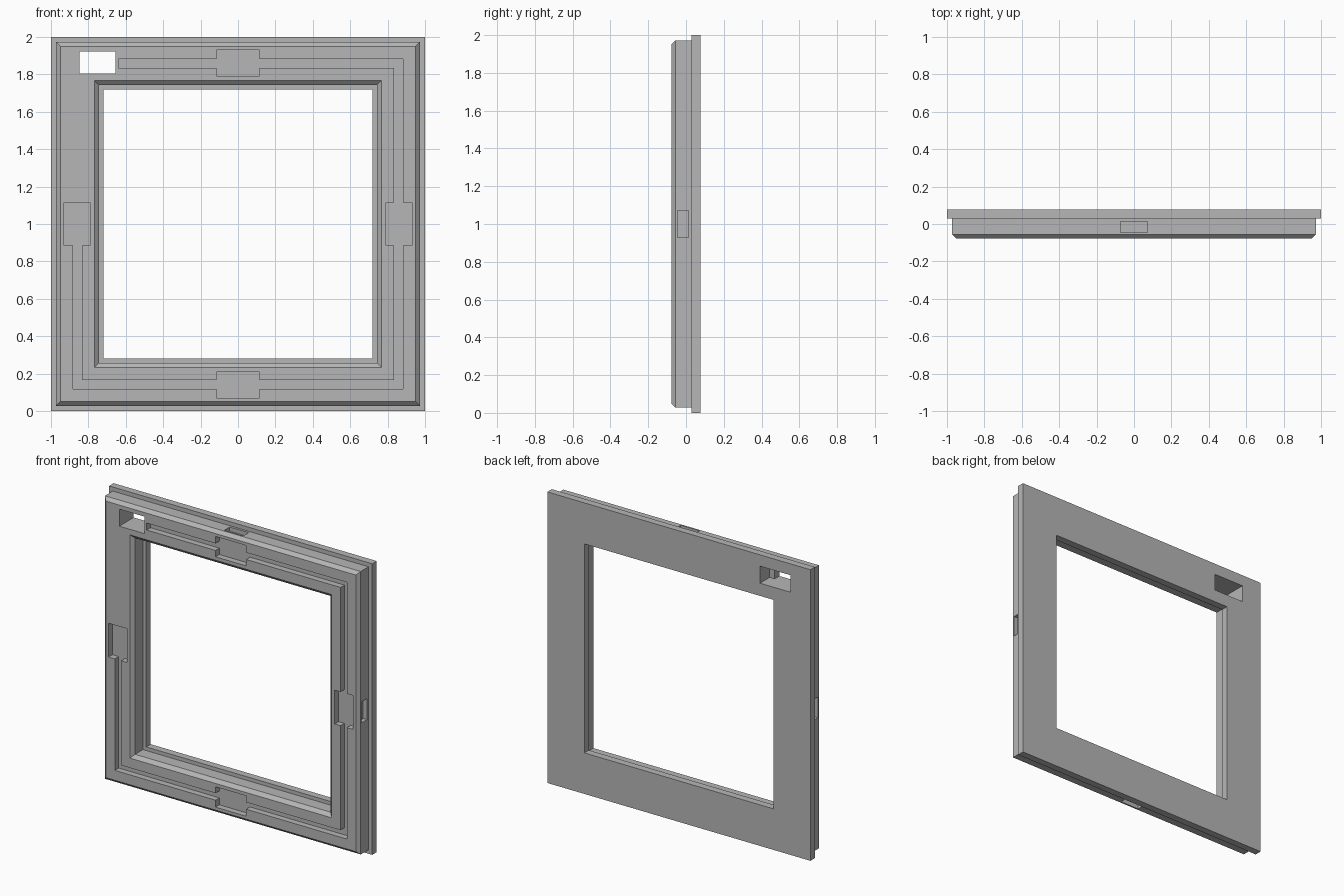
import bpy
import bmesh

cube = bpy.data.objects.get("Cube")
if cube:
    bpy.data.objects.remove(cube, do_unlink=True)

grey = bpy.data.materials.new("light grey")
grey.use_nodes = True
grey.diffuse_color = (0.47, 0.47, 0.47, 1)
grey.node_tree.nodes["Principled BSDF"].inputs["Base Color"].default_value = grey.diffuse_color

FRONT, STEP, BACK = -0.078, 0.029, 0.078
FLOOR = -0.036          # bottom of the front recesses


def add_object(name, bm):
    bmesh.ops.recalc_face_normals(bm, faces=bm.faces)
    mesh = bpy.data.meshes.new(name)
    bm.to_mesh(mesh)
    bm.free()
    mesh.materials.append(grey)
    obj = bpy.data.objects.new(name, mesh)
    bpy.context.collection.objects.link(obj)
    return obj


# Square frame: a stepped, chamfered section carried round four mitred corners
section = [(1, BACK), (1, STEP), (0.972, STEP), (0.972, -0.056), (0.95, FRONT),
           (0.767, FRONT), (0.743, -0.056), (0.743, STEP), (0.718, STEP), (0.718, BACK)]
bm = bmesh.new()
rings = [[bm.verts.new((sx * r, y, 1 + sz * r)) for r, y in section]
         for sx, sz in ((-1, -1), (1, -1), (1, 1), (-1, 1))]
n = len(section)
for a, b in zip(rings, rings[1:] + rings[:1]):
    for i in range(n):
        j = (i + 1) % n
        bm.faces.new((a[i], a[j], b[j], b[i]))
frame = add_object("window_frame", bm)


def cut(x0, x1, y0, y1, z0, z1):
    """Cut a box out of the frame; x and z are measured from its centre."""
    bm = bmesh.new()
    bmesh.ops.create_cube(bm, size=1)
    for v in bm.verts:
        v.co = (x1 if v.co.x > 0 else x0, y1 if v.co.y > 0 else y0,
                1 + (z1 if v.co.z > 0 else z0))
    cutter = add_object("cutter", bm)
    cutter.hide_render = True
    mod = frame.modifiers.new("cut", "BOOLEAN")
    mod.operation = "DIFFERENCE"
    mod.solver = "EXACT"
    mod.object = cutter
    bpy.context.view_layer.objects.active = frame
    bpy.ops.object.modifier_apply(modifier=mod.name)
    bpy.data.objects.remove(cutter, do_unlink=True)


# Wiring channel, running from the top left corner round to the left pocket
IN, OUT = 0.834, 0.882
for x0, x1, z0, z1 in ((-0.64, OUT, IN, OUT), (IN, OUT, -OUT, OUT),
                       (-OUT, OUT, -OUT, -IN), (-OUT, -IN, -OUT, 0)):
    cut(x0, x1, -0.2, FLOOR, z0, z1)

# Front pocket and edge slot in the middle of each side
for s in (-1, 1):
    p0, p1 = sorted((s * 0.79, s * 0.93))
    e0, e1 = sorted((s * 0.943, s * 1.2))
    cut(-0.116, 0.116, -0.2, FLOOR, p0, p1)
    cut(p0, p1, -0.2, FLOOR, -0.116, 0.116)
    cut(-0.072, 0.072, -0.045, 0.013, e0, e1)
    cut(e0, e1, -0.045, 0.013, -0.072, 0.072)

# Cable opening: narrow at the front, wider from the back
cut(-0.848, -0.655, -0.2, 0.2, 0.805, 0.922)
cut(-0.848, -0.617, -0.027, 0.2, 0.805, 0.922)
